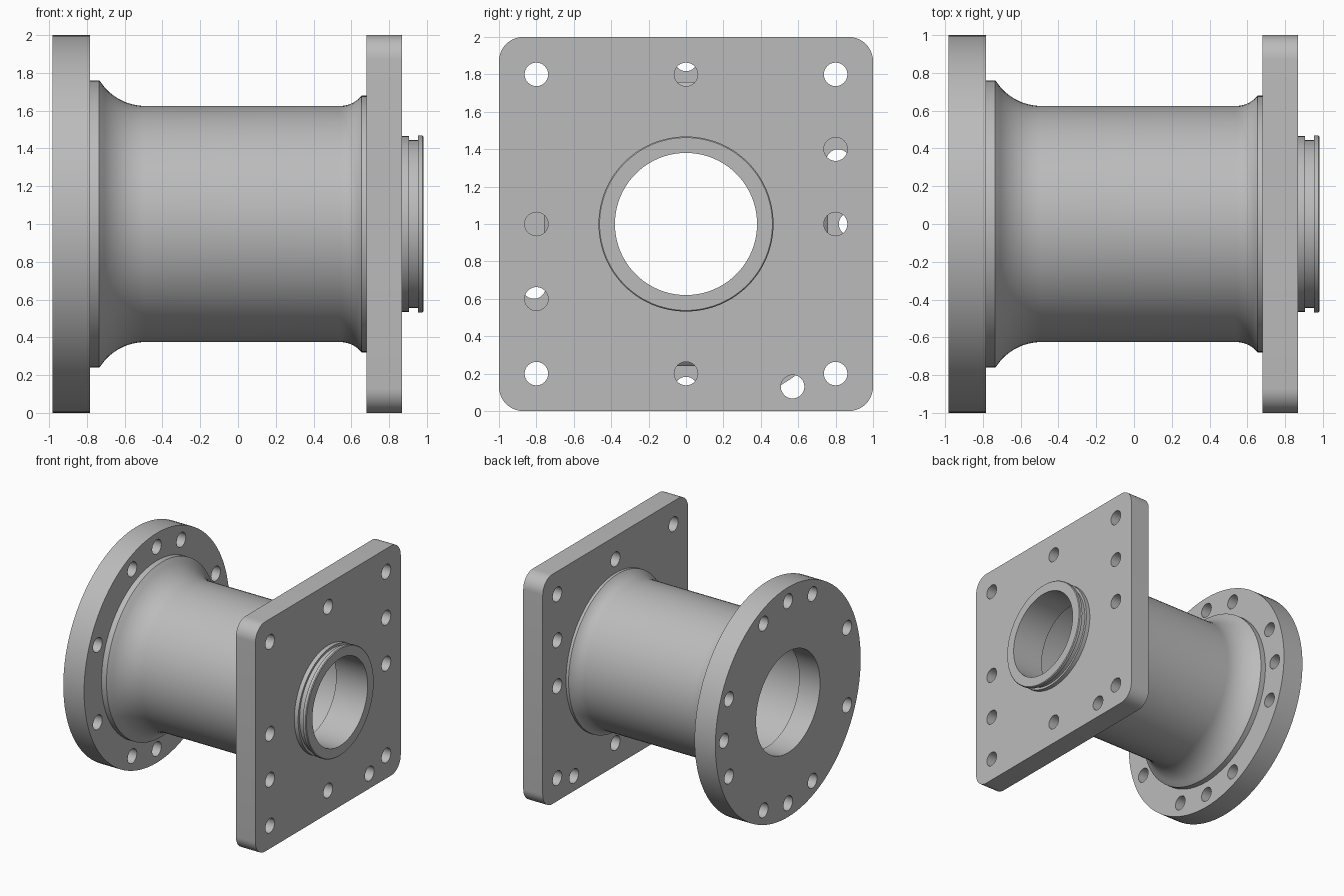
import bpy, bmesh
from math import sin, cos, pi, radians, sqrt
from mathutils import Matrix, Vector

if "Cube" in bpy.data.objects:
    bpy.data.objects.remove(bpy.data.objects["Cube"])

AXIS_HEIGHT = 1.0
HOLE_R = 0.063
SEGMENTS = 96

steel = bpy.data.materials.new("plain grey steel")
steel.use_nodes = True
GREY = (0.5, 0.5, 0.5, 1)
steel.diffuse_color = GREY
steel.node_tree.nodes["Principled BSDF"].inputs["Base Color"].default_value = GREY


def finish(obj):
    """Clean normals, assign the material and smooth the round walls."""
    bm = bmesh.new()
    bm.from_mesh(obj.data)
    bmesh.ops.remove_doubles(bm, verts=bm.verts, dist=1e-5)
    bmesh.ops.recalc_face_normals(bm, faces=bm.faces)
    bm.to_mesh(obj.data)
    bm.free()
    obj.data.materials.clear()
    obj.data.materials.append(steel)
    bpy.ops.object.select_all(action='DESELECT')
    obj.select_set(True)
    bpy.context.view_layer.objects.active = obj
    bpy.ops.object.shade_smooth_by_angle(angle=radians(30))


def revolve(name, profile):
    """Spin a closed (x, radius) profile around the horizontal axis."""
    bm = bmesh.new()
    verts = [bm.verts.new((x, 0, r)) for x, r in profile]
    edges = [bm.edges.new((v, verts[i - 1])) for i, v in enumerate(verts)]
    bmesh.ops.spin(bm, geom=verts + edges, cent=(0, 0, 0), axis=(1, 0, 0),
                   angle=2 * pi, steps=SEGMENTS, use_merge=True)
    mesh = bpy.data.meshes.new(name)
    bm.to_mesh(mesh)
    bm.free()
    obj = bpy.data.objects.new(name, mesh)
    obj.location.z = AXIS_HEIGHT
    bpy.context.collection.objects.link(obj)
    finish(obj)


def circle(y, z, r, n):
    return [(y + r * cos(2 * pi * i / n), z + r * sin(2 * pi * i / n)) for i in range(n)]


def drilled_plate(name, x0, x1, outline, bore, holes):
    """Extrude a filled outline along x, leaving the bore and bolt holes open."""
    curve = bpy.data.curves.new(name, 'CURVE')
    curve.dimensions = '2D'
    curve.fill_mode = 'BOTH'
    curve.extrude = (x1 - x0) / 2
    loops = [outline, circle(0, 0, bore, SEGMENTS)]
    loops += [circle(y, z, HOLE_R, 24) for y, z in holes]
    for loop in loops:
        spline = curve.splines.new('POLY')
        spline.points.add(len(loop) - 1)
        for point, (y, z) in zip(spline.points, loop):
            point.co = (y, z, 0, 1)
        spline.use_cyclic_u = True
    obj = bpy.data.objects.new(name, curve)
    bpy.context.collection.objects.link(obj)
    bpy.ops.object.select_all(action='DESELECT')
    obj.select_set(True)
    bpy.context.view_layer.objects.active = obj
    bpy.ops.object.convert(target='MESH')
    obj = bpy.context.view_layer.objects.active
    # Local x, y, z become world y, z, x
    turn = Matrix(((0, 0, 1), (1, 0, 0), (0, 1, 0))).to_4x4()
    obj.data.transform(Matrix.Translation(Vector(((x0 + x1) / 2, 0, AXIS_HEIGHT))) @ turn)
    finish(obj)


def fillet(x_tangent, x_end, rise, steps=10):
    """Concave arc, tangent to the barrel and climbing to a hub."""
    run = x_end - x_tangent
    radius = (run * run + rise * rise) / (2 * rise)
    points = []
    for i in range(steps + 1):
        d = run * i / steps
        points.append((x_tangent + d, BARREL_R + radius - sqrt(radius ** 2 - d ** 2)))
    return points


# Round flange: eight evenly spaced holes and three extra ones
BOLT_R = 0.88
angles = [22.5 + 45 * i for i in range(8)] + [0, 90, 270]
flange_holes = [(BOLT_R * cos(radians(a)), BOLT_R * sin(radians(a))) for a in angles]
drilled_plate("round_flange", -0.983, -0.783, circle(0, 0, 1, SEGMENTS), 0.44, flange_holes)

# Square plate with rounded corners
CORNER = 0.13
outline = []
for quarter, (sy, sz) in enumerate([(1, 1), (-1, 1), (-1, -1), (1, -1)]):
    for i in range(11):
        a = pi / 2 * (quarter + i / 10)
        outline.append((sy * (1 - CORNER) + CORNER * cos(a), sz * (1 - CORNER) + CORNER * sin(a)))
plate_holes = [(y, z) for y in (-0.8, 0, 0.8) for z in (-0.8, 0, 0.8) if y or z]
plate_holes += [(0.8, 0.4), (-0.8, -0.4), (0.57, -0.87)]
drilled_plate("square_plate", 0.68, 0.868, outline, 0.38, plate_holes)

# Hollow barrel with a filleted hub at each end
BARREL_R = 0.625
BARREL_BORE = 0.5
barrel = [(-0.783, BARREL_BORE), (-0.783, 0.76)]
barrel += [(-0.735, 0.76)] + fillet(-0.49, -0.73, 0.13)[::-1]
barrel += fillet(0.54, 0.655, 0.055) + [(0.68, 0.68), (0.68, BARREL_BORE)]
revolve("barrel", barrel)

# Grooved spigot on the outer face of the plate
revolve("spigot", [
    (0.868, 0.38), (0.868, 0.465), (0.905, 0.465), (0.905, 0.445), (0.952, 0.445),
    (0.952, 0.468), (0.977, 0.468), (0.983, 0.462), (0.983, 0.38)])
